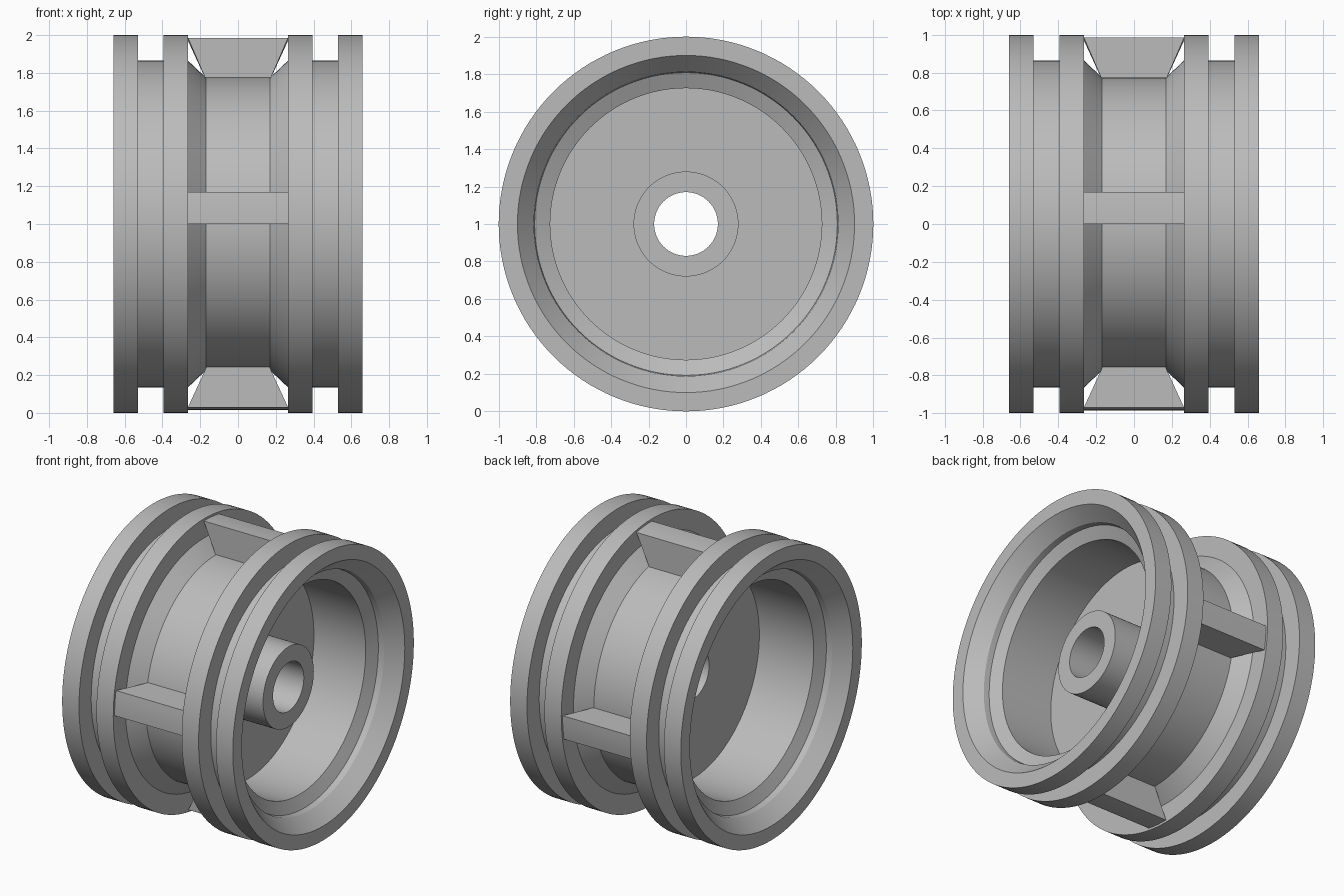
import bpy, bmesh
from math import sin, cos, pi, radians, sqrt, asin

cube = bpy.data.objects.get("Cube")
if cube:
    bpy.data.objects.remove(cube)

SEGMENTS = 128
CENTRE_Z = 1.0

grey = bpy.data.materials.new("plain_grey")
grey.use_nodes = True
colour = (0.5, 0.5, 0.5, 1)
grey.diffuse_color = colour
grey.node_tree.nodes["Principled BSDF"].inputs["Base Color"].default_value = colour


def finish(name, bm):
    """Turn a bmesh into a shaded, coloured object."""
    bmesh.ops.recalc_face_normals(bm, faces=bm.faces)
    mesh = bpy.data.meshes.new(name)
    bm.to_mesh(mesh)
    bm.free()
    mesh.materials.append(grey)
    obj = bpy.data.objects.new(name, mesh)
    obj.location.z = CENTRE_Z
    bpy.context.collection.objects.link(obj)
    bpy.ops.object.select_all(action='DESELECT')
    obj.select_set(True)
    bpy.context.view_layer.objects.active = obj
    bpy.ops.object.shade_smooth_by_angle(angle=radians(20))
    return obj


def lathe(name, profile):
    """Spin a closed (x, radius) profile around the x axis."""
    bm = bmesh.new()
    rings = []
    for i in range(SEGMENTS):
        a = 2 * pi * i / SEGMENTS
        rings.append([bm.verts.new((x, r * sin(a), r * cos(a))) for x, r in profile])
    n = len(profile)
    for i in range(SEGMENTS):
        here, after = rings[i], rings[(i + 1) % SEGMENTS]
        for j in range(n):
            k = (j + 1) % n
            bm.faces.new((here[j], here[k], after[k], after[j]))
    return finish(name, bm)


# Rim: outer channel and grooves, then the stepped bore and central web
outer = [(0.17, 0.775), (0.265, 0.865), (0.265, 1), (0.395, 1),
         (0.395, 0.865), (0.53, 0.865), (0.53, 1), (0.66, 1)]
bore = [(0.66, 0.9), (0.56, 0.813), (0.52, 0.808), (0.48, 0.725)]
WEB_LEFT, WEB_RIGHT = 0.08, -0.06
HUB_R, HOLE_R, HUB_END = 0.28, 0.17, 0.39


def mirrored(points):
    return [(-x, r) for x, r in reversed(points)]


hub = [(WEB_LEFT, 0.725), (WEB_LEFT, HUB_R), (HUB_END, HUB_R),
       (HUB_END, HOLE_R), (WEB_RIGHT, HOLE_R), (WEB_RIGHT, 0.725)]
lathe("wheel_rim", mirrored(outer) + outer + bore + hub + mirrored(bore))

# Four ribs bridging the centre channel, each set to one side of the radius
RIB_R, RIB_W, RIB_X, STEPS = 0.985, 0.17, 0.265, 4
for number in range(4):
    turn = number * pi / 2
    bm = bmesh.new()
    section = [(RIB_W, 0.74), (0, 0.74)]
    for s in range(STEPS + 1):
        a = asin(RIB_W / RIB_R) * s / STEPS
        section.append((RIB_R * sin(a), RIB_R * cos(a)))
    ends = []
    for x in (-RIB_X, RIB_X):
        # Narrow the foot so that it stays inside the channel wall
        ends.append([bm.verts.new((x if r > 0.8 else x * 0.6,
                                   y * cos(turn) - r * sin(turn),
                                   y * sin(turn) + r * cos(turn)))
                     for y, r in section])
    n = len(section)
    for j in range(n):
        k = (j + 1) % n
        bm.faces.new((ends[0][j], ends[0][k], ends[1][k], ends[1][j]))
    bm.faces.new(ends[0])
    bm.faces.new(ends[1])
    bmesh.ops.triangulate(bm, faces=bm.faces)
    finish(f"rib_{number + 1}", bm)
